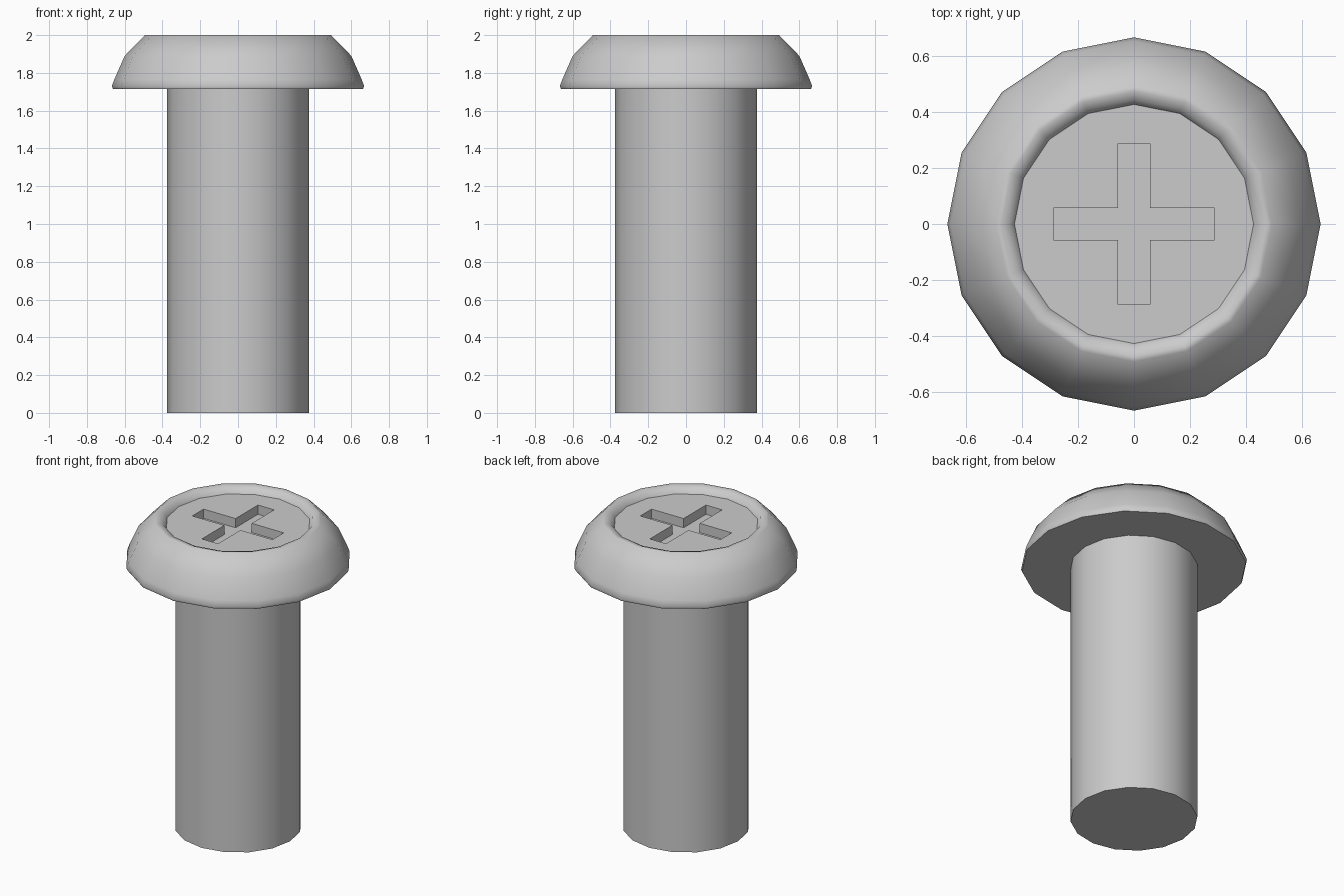
import bpy, bmesh, math

if "Cube" in bpy.data.objects:
    bpy.data.objects.remove(bpy.data.objects["Cube"])

SIDES = 16


def make_object(name, bm):
    bmesh.ops.recalc_face_normals(bm, faces=bm.faces)
    mesh = bpy.data.meshes.new(name)
    bm.to_mesh(mesh)
    bm.free()
    obj = bpy.data.objects.new(name, mesh)
    bpy.context.collection.objects.link(obj)
    return obj


def lathe(name, profile):
    """Revolve (radius, z) points and cap both ends."""
    bm = bmesh.new()
    rings = []
    for r, z in profile:
        angles = [2 * math.pi * i / SIDES for i in range(SIDES)]
        rings.append([bm.verts.new((r * math.cos(a), r * math.sin(a), z)) for a in angles])
    for low, high in zip(rings, rings[1:]):
        for i in range(SIDES):
            j = (i + 1) % SIDES
            bm.faces.new((low[i], low[j], high[j], high[i]))
    bm.faces.new(rings[0][::-1])
    bm.faces.new(rings[-1])
    return make_object(name, bm)


# Shank, domed head, rounded rim and sunken top
screw = lathe("screw_body", [
    (0.375, 0.0), (0.375, 1.715),
    (0.662, 1.715), (0.668, 1.73), (0.655, 1.765), (0.60, 1.89), (0.493, 2.0),
    (0.475, 2.0), (0.445, 1.99), (0.428, 1.96),
])

# Cross-shaped cutter for the drive slot
W, L = 0.058, 0.288
bm = bmesh.new()
outline = []
for k in range(4):
    c, s = round(math.cos(k * math.pi / 2)), round(math.sin(k * math.pi / 2))
    for x, y in ((L, -W), (L, W), (W, W)):
        outline.append(bm.verts.new((x * c - y * s, x * s + y * c, 1.90)))
base = bm.faces.new(outline)
top = bmesh.ops.extrude_face_region(bm, geom=[base])["geom"]
bmesh.ops.translate(bm, vec=(0, 0, 0.3), verts=[v for v in top if isinstance(v, bmesh.types.BMVert)])
cutter = make_object("slot_cutter", bm)
cutter.hide_render = True

# Cut the slot, then drop the cutter
cut = screw.modifiers.new("slot", "BOOLEAN")
cut.operation = "DIFFERENCE"
cut.solver = "EXACT"
cut.object = cutter
bpy.context.view_layer.objects.active = screw
screw.select_set(True)
bpy.ops.object.modifier_apply(modifier=cut.name)
bpy.data.objects.remove(cutter)

bpy.ops.object.shade_smooth_by_angle(angle=math.radians(50))
